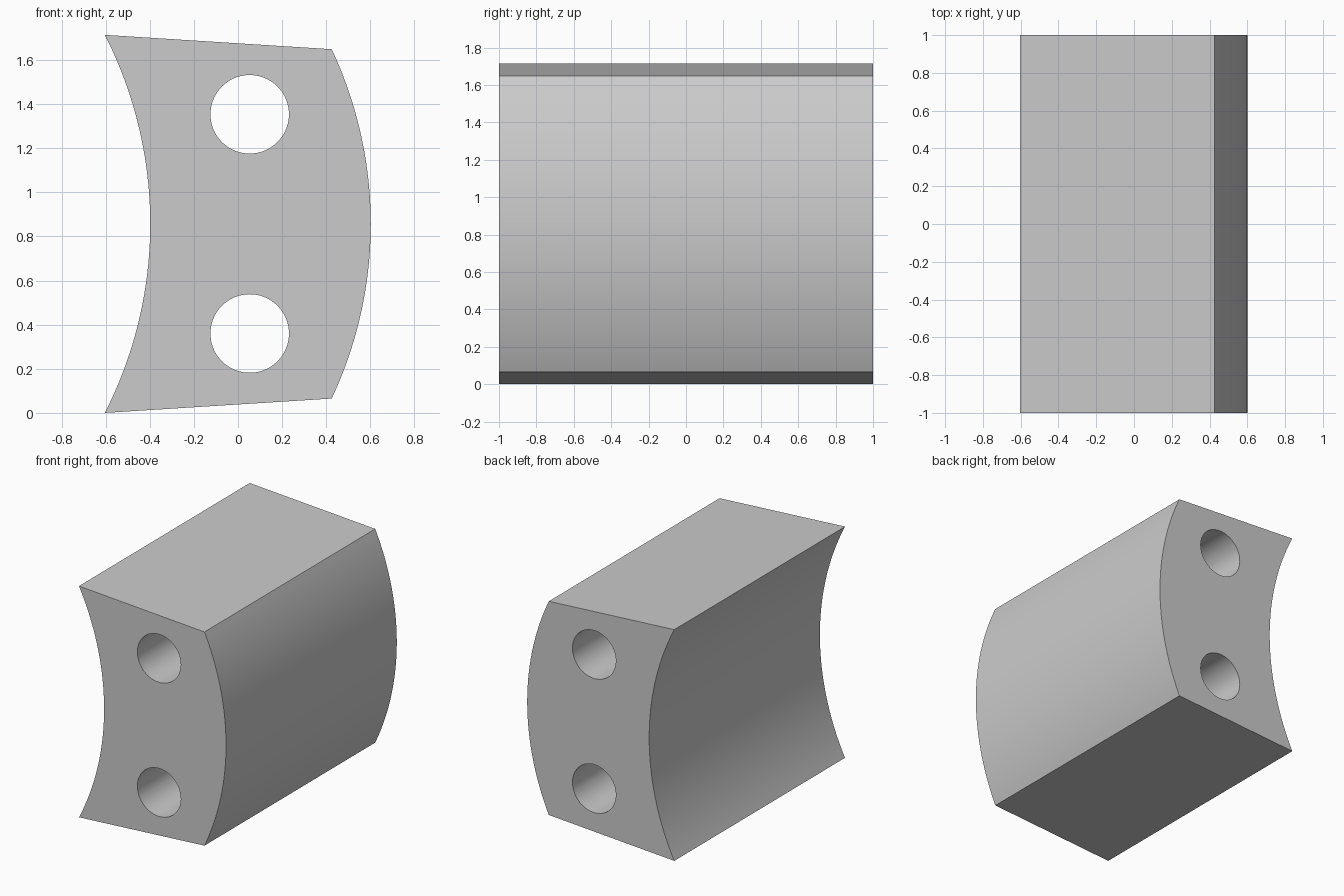
import bpy
import bmesh
from math import sin, cos, asin, radians
from mathutils import Vector

cube = bpy.data.objects.get("Cube")
if cube:
    bpy.data.objects.remove(cube, do_unlink=True)

LENGTH = 2.0
MID_Z = 0.857
HOLE_X, HOLE_OFFSET, HOLE_RADIUS = 0.053, 0.497, 0.178

grey = bpy.data.materials.new("plain grey")
grey.use_nodes = True
colour = (0.6, 0.6, 0.6, 1)
grey.diffuse_color = colour
grey.node_tree.nodes["Principled BSDF"].inputs["Base Color"].default_value = colour


def arc(x_end, x_apex, half_height, steps=48):
    """Points of a shallow arc bulging toward +x, from bottom to top."""
    sag = x_apex - x_end
    radius = (half_height ** 2 + sag ** 2) / (2 * sag)
    sweep = asin(half_height / radius)
    points = []
    for i in range(steps + 1):
        a = sweep * (2 * i / steps - 1)
        points.append((x_apex - radius + radius * cos(a), MID_Z + radius * sin(a)))
    return points


def extrude_profile(name, points, length):
    """Extrude an x-z outline along y, centred on y = 0."""
    bm = bmesh.new()
    face = bm.faces.new([bm.verts.new((x, -length / 2, z)) for x, z in points])
    result = bmesh.ops.extrude_face_region(bm, geom=[face])
    moved = [v for v in result["geom"] if isinstance(v, bmesh.types.BMVert)]
    bmesh.ops.translate(bm, verts=moved, vec=Vector((0, length, 0)))
    bmesh.ops.recalc_face_normals(bm, faces=bm.faces)
    mesh = bpy.data.meshes.new(name)
    bm.to_mesh(mesh)
    bm.free()
    mesh.materials.append(grey)
    obj = bpy.data.objects.new(name, mesh)
    bpy.context.collection.objects.link(obj)
    return obj


# Curved block: concave left side, convex right side, slightly tapered ends
outer = arc(0.425, 0.602, 0.792)
inner = arc(-0.604, -0.398, MID_Z)
block = extrude_profile("curved_block", outer + inner[::-1], LENGTH)

# Two round holes running the full length
for side, label in ((1, "upper"), (-1, "lower")):
    circle = [(HOLE_X + HOLE_RADIUS * cos(radians(a)),
               MID_Z + side * HOLE_OFFSET + HOLE_RADIUS * sin(radians(a)))
              for a in range(0, 360, 5)]
    cutter = extrude_profile(label + "_hole_cutter", circle, LENGTH + 0.2)
    cutter.hide_render = True
    cut = block.modifiers.new(label + "_hole", "BOOLEAN")
    cut.operation = "DIFFERENCE"
    cut.solver = "EXACT"
    cut.object = cutter

# Apply the cuts, remove the cutters and smooth the curved walls
bpy.ops.object.select_all(action="DESELECT")
block.select_set(True)
bpy.context.view_layer.objects.active = block
for cut in list(block.modifiers):
    cutter = cut.object
    bpy.ops.object.modifier_apply(modifier=cut.name)
    bpy.data.objects.remove(cutter, do_unlink=True)
bpy.ops.object.shade_smooth_by_angle(angle=radians(30))
